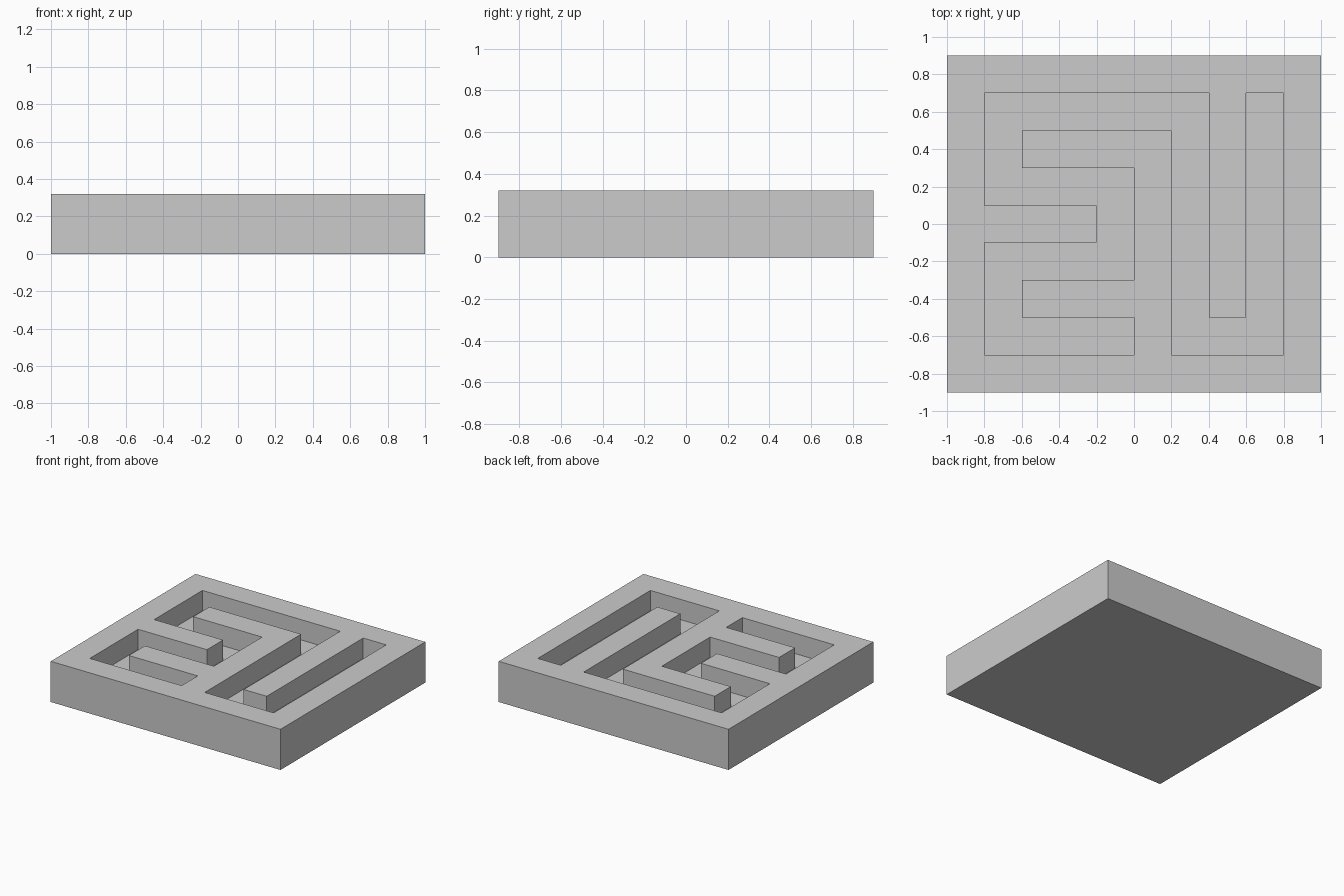
import bpy, bmesh

if "Cube" in bpy.data.objects:
    bpy.data.objects.remove(bpy.data.objects["Cube"])

HX, HY, H = 1.0, 0.9, 0.32   # half width, half depth, height
FLOOR = 0.16                 # level of the channel floor


def prism(name, outline, z0, z1):
    """Closed solid from a flat outline, extruded from z0 to z1."""
    bm = bmesh.new()
    face = bm.faces.new([bm.verts.new((x, y, z0)) for x, y in outline])
    top = bmesh.ops.extrude_face_region(bm, geom=[face])["geom"]
    verts = [v for v in top if isinstance(v, bmesh.types.BMVert)]
    bmesh.ops.translate(bm, verts=verts, vec=(0, 0, z1 - z0))
    bmesh.ops.recalc_face_normals(bm, faces=bm.faces)
    mesh = bpy.data.meshes.new(name)
    bm.to_mesh(mesh)
    bm.free()
    obj = bpy.data.objects.new(name, mesh)
    bpy.context.collection.objects.link(obj)
    return obj


# Solid block
block = prism("maze_block", [(-HX, -HY), (HX, -HY), (HX, HY), (-HX, HY)], 0, H)

# Winding channel outline, on a 0.2 grid
channel = [(-.8, .7), (.4, .7), (.4, -.5), (.6, -.5), (.6, .7), (.8, .7),
           (.8, -.7), (.2, -.7), (.2, .5), (-.6, .5), (-.6, .3), (0, .3),
           (0, -.3), (-.6, -.3), (-.6, -.5), (0, -.5), (0, -.7), (-.8, -.7),
           (-.8, -.1), (-.2, -.1), (-.2, .1), (-.8, .1)]
cutter = prism("channel_cutter", channel, FLOOR, H + 0.2)
cutter.hide_render = True

# Carve the channel and drop the cutter
cut = block.modifiers.new("channel", 'BOOLEAN')
cut.operation = 'DIFFERENCE'
cut.solver = 'EXACT'
cut.object = cutter
bpy.context.view_layer.objects.active = block
bpy.ops.object.modifier_apply(modifier=cut.name)
bpy.data.objects.remove(cutter)
